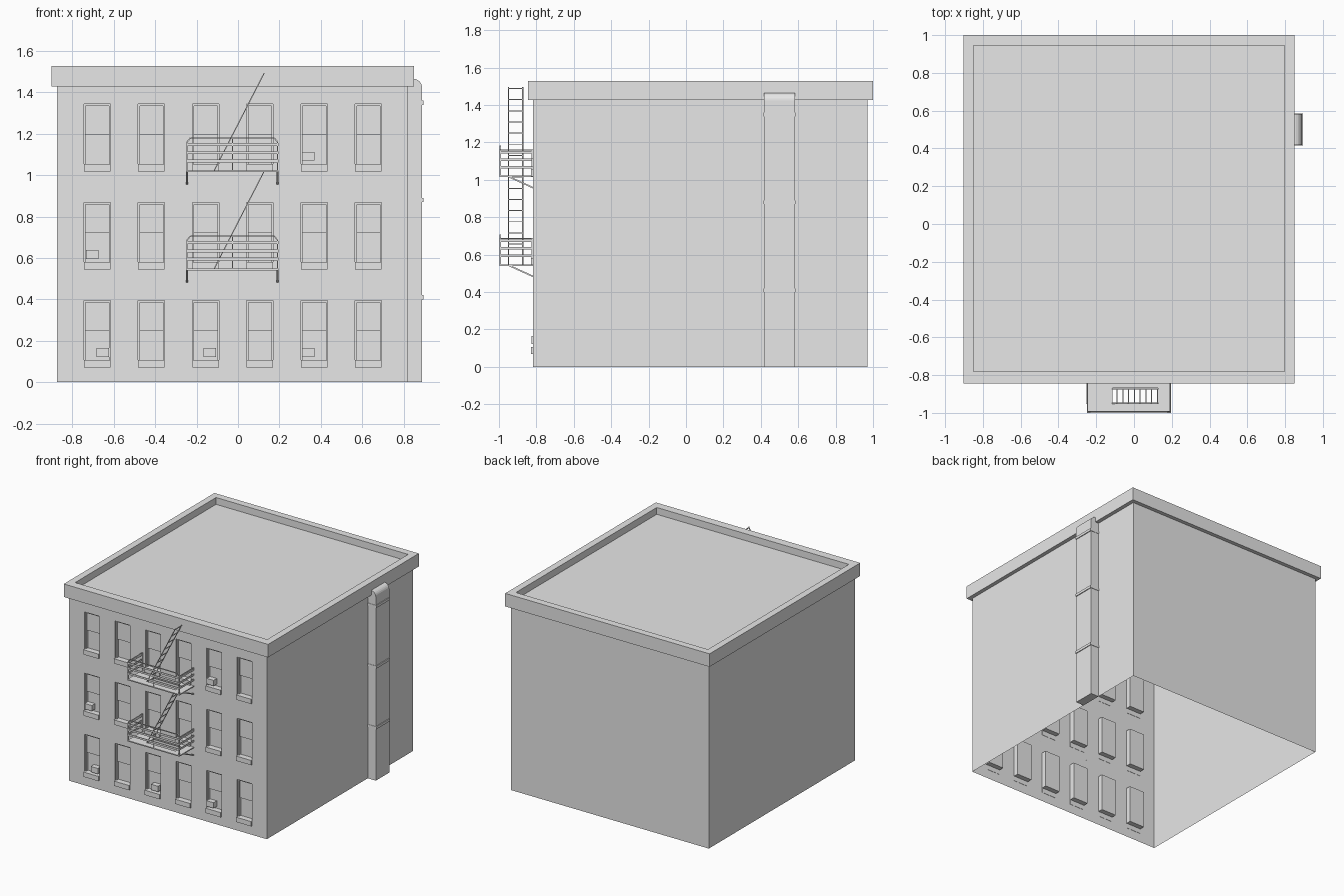
import bpy, bmesh, math
from mathutils import Vector

if "Cube" in bpy.data.objects:
    bpy.data.objects.remove(bpy.data.objects["Cube"])

grey = bpy.data.materials.new("light grey")
grey.diffuse_color = (0.8, 0.8, 0.8, 1)
grey.use_nodes = True
grey.node_tree.nodes["Principled BSDF"].inputs["Base Color"].default_value = grey.diffuse_color


def finish(name, bm):
    me = bpy.data.meshes.new(name)
    bmesh.ops.remove_doubles(bm, verts=bm.verts, dist=0.00005)
    bm.to_mesh(me)
    bm.free()
    me.materials.append(grey)
    ob = bpy.data.objects.new(name, me)
    bpy.context.collection.objects.link(ob)
    return ob


def quad(bm, *pts):
    return bm.faces.new([bm.verts.new(p) for p in pts])


def loft(bm, rings):
    """Join closed rings of points with side faces; returns the vertex rings."""
    vs = [[bm.verts.new(p) for p in r] for r in rings]
    for a, b in zip(vs, vs[1:]):
        n = len(a)
        for i in range(n):
            j = (i + 1) % n
            bm.faces.new((a[i], a[j], b[j], b[i]))
    return vs


def rect(x0, x1, y0, y1, z):
    return [(x0, y0, z), (x1, y0, z), (x1, y1, z), (x0, y1, z)]


def box(bm, x0, x1, y0, y1, z0, z1):
    v = loft(bm, [rect(x0, x1, y0, y1, z0), rect(x0, x1, y0, y1, z1)])
    bm.faces.new(v[0][::-1])
    bm.faces.new(v[1])


def bar(bm, a, b, w=0.006, h=0.006):
    """Square bar from a to b."""
    a, b = Vector(a), Vector(b)
    d = (b - a).normalized()
    s = d.cross(Vector((0, 1, 0)) if abs(d.y) < 0.9 else Vector((0, 0, 1))).normalized()
    u = s.cross(d)
    ring = lambda p: [p + s * i * w / 2 + u * j * h / 2
                      for i, j in ((-1, -1), (-1, 1), (1, 1), (1, -1))]
    v = loft(bm, [ring(a), ring(b)])
    bm.faces.new(v[0][::-1])
    bm.faces.new(v[1])


X0, X1, Y0, Y1 = -0.875, 0.82, -0.818, 0.97      # wall faces
ZC, ZT, ZR = 1.427, 1.528, 1.475                  # cornice bottom, top, roof
FLOOR = 0.474
COLS = [-0.68 + 0.262 * i for i in range(6)]
ROWS = [FLOOR * i for i in range(3)]
HW, WB, WM, WT = 0.064, 0.107, 0.249, 0.395       # window half width and heights
DEEP = 0.04

# walls: open below, with recessed window openings in the front
bm = bmesh.new()
quad(bm, (X1, Y0, 0), (X1, Y1, 0), (X1, Y1, ZC), (X1, Y0, ZC))
quad(bm, (X1, Y1, 0), (X0, Y1, 0), (X0, Y1, ZC), (X1, Y1, ZC))
quad(bm, (X0, Y1, 0), (X0, Y0, 0), (X0, Y0, ZC), (X0, Y1, ZC))
xs = [X0] + [c + s * HW for c in COLS for s in (-1, 1)] + [X1]
zs = [0] + [r + h for r in ROWS for h in (WB, WT)] + [ZC]
for i in range(len(xs) - 1):
    for k in range(len(zs) - 1):
        a, b, c, d = xs[i], xs[i + 1], zs[k], zs[k + 1]
        ring = lambda y: [(a, y, c), (b, y, c), (b, y, d), (a, y, d)]
        if i % 2 and k % 2:
            loft(bm, [ring(Y0), ring(Y0 + DEEP)])
        else:
            quad(bm, *ring(Y0))
finish("walls", bm)

# cornice, parapet and sunken roof
bm = bmesh.new()
out, inn = (-0.902, 0.85, -0.845, 1.0), (-0.85, 0.797, -0.78, 0.945)
v = loft(bm, [rect(X0, X1, Y0, Y1, ZC), rect(*out, ZC), rect(*out, ZT),
              rect(*inn, ZT), rect(*inn, ZR)])
bm.faces.new(v[-1])
finish("cornice_and_roof", bm)

# windows
frames, sashes, sills = bmesh.new(), bmesh.new(), bmesh.new()
for c in COLS:
    for r in ROWS:
        l, rr, yb = c - HW, c + HW, Y0 + DEEP
        for a, b in ((l, l + 0.008), (rr - 0.008, rr)):
            box(frames, a, b, Y0 + 0.012, yb, r + WB, r + WT)
        box(frames, l, rr, Y0 + 0.012, yb, r + WT - 0.01, r + WT)
        box(sashes, l + 0.008, rr - 0.008, Y0 + 0.02, yb, r + WM, r + WT - 0.01)
        box(sashes, l + 0.008, rr - 0.008, Y0 + 0.032, yb, r + WB, r + WM)
        box(sills, l, rr, Y0 - 0.012, Y0 + 0.002, r + 0.07, r + WB)
finish("window_frames", frames)
finish("window_sashes", sashes)
finish("window_sills", sills)

# air conditioners in some windows
bm = bmesh.new()
for x, r in ((-0.654, 0), (-0.137, 0), (0.339, 0), (-0.705, 1), (0.339, 2)):
    z = ROWS[r] + 0.122
    box(bm, x - 0.03, x + 0.03, Y0 - 0.008, Y0 + 0.036, z, z + 0.043)
finish("air_conditioners", bm)

# duct on the right wall, rounded at the top, with joint bands
bm = bmesh.new()
R = 0.042
prof = [(X1, 0), (0.889, 0)]
prof += [(0.889 - R + R * math.cos(t), 1.423 + R * math.sin(t))
         for t in (math.pi / 2 * i / 6 for i in range(7))] + [(X1, 1.465)]
v = loft(bm, [[(x, y, z) for x, z in prof] for y in (0.583, 0.418)])
bm.faces.new(v[0][::-1])
bm.faces.new(v[1])
for z in (0.41, 0.88, 1.35):
    box(bm, X1, 0.895, 0.415, 0.586, z - 0.01, z + 0.01)
finish("wall_duct", bm)

# fire escapes
decks, rails, brackets, ladders = (bmesh.new() for _ in range(4))
PX0, PX1, PY = -0.25, 0.195, -0.996
for zp in (0.544, 0.544 + FLOOR):
    # platform with a ladder opening
    hx0, hx1, hy0, hy1 = -0.115, 0.128, -0.948, -0.868
    v = loft(decks, [rect(hx0, hx1, hy0, hy1, zp - 0.004), rect(PX0, PX1, PY, Y0, zp - 0.004),
                     rect(PX0, PX1, PY, Y0, zp + 0.004), rect(hx0, hx1, hy0, hy1, zp + 0.004)])
    for i in range(4):
        j = (i + 1) % 4
        decks.faces.new((v[3][i], v[3][j], v[0][j], v[0][i]))
    # flat rails around three sides
    for h in (0.05, 0.09, 0.13):
        z0, z1 = zp + h - 0.007, zp + h + 0.007
        box(rails, PX0, PX1, -1.0, -0.995, z0, z1)
        for x in (PX0, PX1 - 0.005):
            box(rails, x, x + 0.005, -0.995, Y0, z0, z1)
    # bent top rail and posts
    zt = zp + 0.162
    path = [(PX0 + 0.004, zp), (PX0 + 0.004, zt - 0.02), (PX0 + 0.02, zt),
            (PX1 - 0.02, zt), (PX1 - 0.004, zt - 0.02), (PX1 - 0.004, zp)]
    for (a, b), (c, d) in zip(path, path[1:]):
        bar(rails, (a, -0.993, b), (c, -0.993, d))
    bar(rails, (-0.027, -0.993, zp), (-0.027, -0.993, zt), 0.004, 0.004)
    for x in (PX0 + 0.004, PX1 - 0.004):
        bar(rails, (x, -0.993, zt - 0.02), (x, Y0, zt - 0.02))
        bar(rails, (x, Y0 - 0.004, zp), (x, Y0 - 0.004, zt - 0.02))
        # diagonal bracket to the wall
        bar(brackets, (x, -0.95, zp), (x, Y0, zp - 0.06), 0.01, 0.008)
    # sloping ladder
    lo, hi = Vector((-0.117, 0, zp)), Vector((0.127, 0, zp + 0.476))
    for y in (-0.949, -0.873):
        bar(ladders, lo + Vector((0, y, 0)), hi + Vector((0, y, 0)), 0.005, 0.006)
    for i in range(8):
        p = lo.lerp(hi, (i + 0.9) / 8)
        bar(ladders, p + Vector((0, -0.949, 0)), p + Vector((0, -0.873, 0)), 0.005, 0.005)
finish("fire_escape_platforms", decks)
finish("fire_escape_rails", rails)
finish("fire_escape_brackets", brackets)
finish("fire_escape_ladders", ladders)
